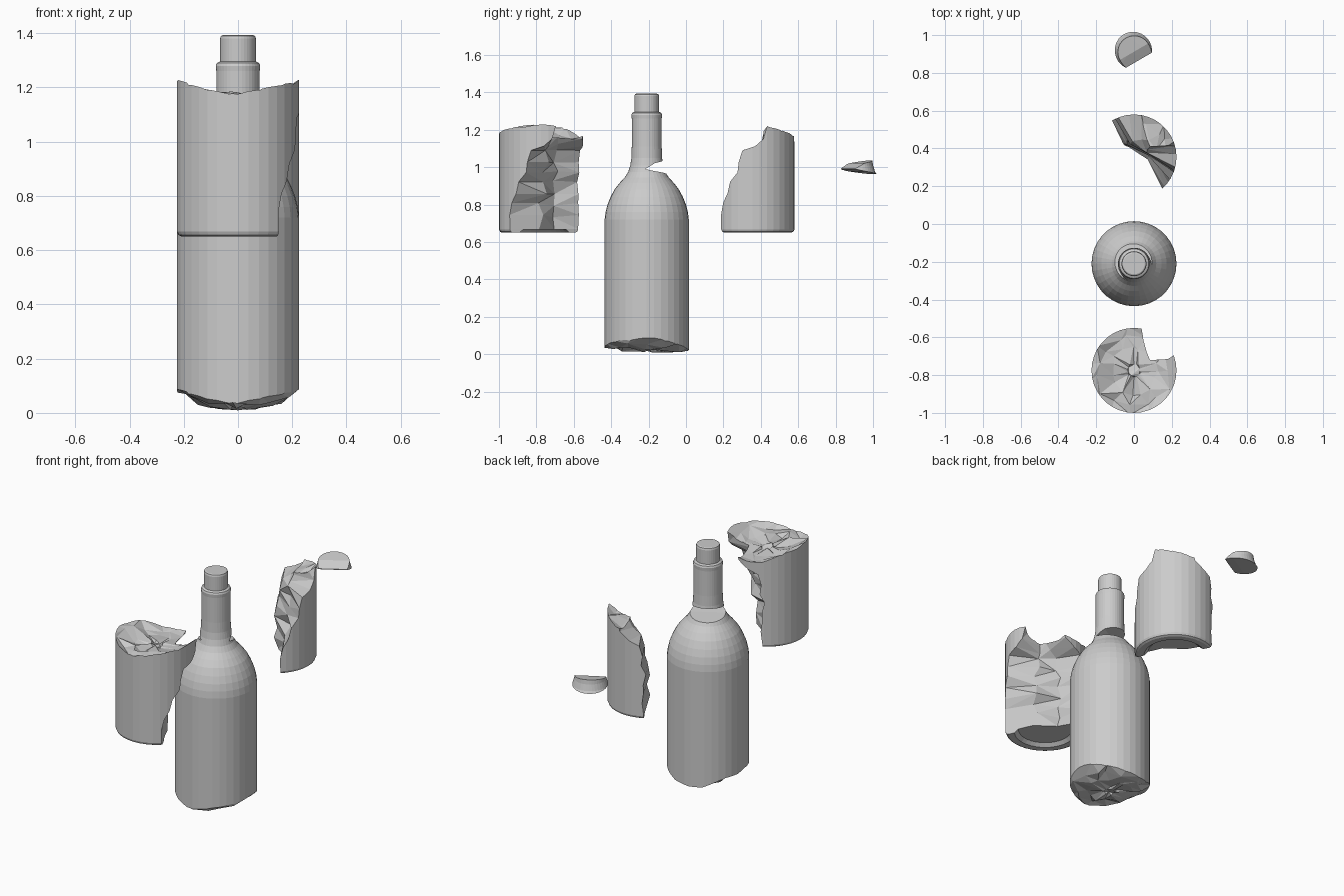
import bpy, bmesh, random
from math import cos, sin, radians, pi
from mathutils import Vector

if "Cube" in bpy.data.objects:
    bpy.data.objects.remove(bpy.data.objects["Cube"])

random.seed(4)
SEG = 36
LIFT = 1.14          # height difference between the lower shards and the main shard


def jit(a):
    return random.uniform(-a, a)


def make(name, bm):
    bmesh.ops.recalc_face_normals(bm, faces=bm.faces)
    me = bpy.data.meshes.new(name)
    bm.to_mesh(me)
    bm.free()
    ob = bpy.data.objects.new(name, me)
    bpy.context.scene.collection.objects.link(ob)
    return ob


def loft(name, rings, cap_start=True):
    """Closed skin through rings of equal point count, triangulated into flat facets."""
    bm = bmesh.new()
    vs = [[bm.verts.new(p) for p in r] for r in rings]
    n = len(vs[0])
    for a, b in zip(vs, vs[1:]):
        for i in range(n):
            j = (i + 1) % n
            q = (a[i], a[j], b[j], b[i])
            if random.random() < 0.5:
                bm.faces.new((q[0], q[1], q[2]))
                bm.faces.new((q[0], q[2], q[3]))
            else:
                bm.faces.new((q[0], q[1], q[3]))
                bm.faces.new((q[1], q[2], q[3]))
    bm.faces.new(vs[-1])
    if cap_start:
        bm.faces.new(list(reversed(vs[0])))
    bmesh.ops.triangulate(bm, faces=[f for f in bm.faces if len(f.verts) > 3])
    return make(name, bm)


def bottle(name):
    """Whole solid bottle as a solid of revolution."""
    prof = [(.150, .668), (.172, .65), (.208, .65), (.220, .656), (.225, .668),
            (.225, 1.86), (.220, 1.90), (.210, 1.94), (.194, 1.98), (.173, 2.02),
            (.146, 2.055), (.118, 2.085), (.099, 2.115), (.088, 2.15), (.082, 2.19),
            (.080, 2.25), (.080, 2.40), (.082, 2.42), (.078, 2.43), (.066, 2.436),
            (.066, 2.52), (.063, 2.53), (.056, 2.533)]
    bm = bmesh.new()
    rings = [[bm.verts.new((r * cos(2 * pi * i / SEG), r * sin(2 * pi * i / SEG), z))
              for i in range(SEG)] for r, z in prof]
    for a, b in zip(rings, rings[1:]):
        for i in range(SEG):
            j = (i + 1) % SEG
            bm.faces.new((a[i], a[j], b[j], b[i]))
    bm.faces.new(rings[-1])
    bm.faces.new(list(reversed(rings[0])))
    return make(name, bm)


# Jagged cross break: everything above this surface belongs to the main shard
def break_height(x, y):
    return LIFT + max(.004, .018 + .06 * (x / .225) ** 2 + .012 * (y / .225) ** 2
                      - .045 * y + jit(.013))


rings = []
N = 15
for r in (.035, .12, .195, .235, .4):
    ring = []
    for i in range(N):
        a = 2 * pi * (i + (jit(.3) if r < .2 else jit(.15))) / N
        rr = r * (1 + (jit(.12) if r < .2 else 0))
        x, y = rr * cos(a), rr * sin(a)
        s = min(1, .235 / rr)
        ring.append((x, y, break_height(x * s, y * s)))
    rings.append(ring)
rings.append([(p[0], p[1], 3) for p in rings[-1]])
upper_cut = loft("upper_cut", rings)

# Jagged side break: z, start angle, end angle, two inner points
levels = [(.55, -48, 118, .08, -.01, -.03, .07), (.67, -48, 118, .08, -.01, -.03, .07),
          (.74, -47, 114, .07, .01, -.05, .06), (.81, -46, 119, .07, -.01, -.03, .08),
          (.85, -38, 116, .08, .02, -.05, .07), (.92, -34, 120, .06, .02, -.04, .06),
          (.97, -22, 115, .08, .01, -.04, .08), (1.03, -18, 117, .07, .03, -.03, .07),
          (1.085, -13, 112, .08, .03, -.01, .08), (1.115, 2, 96, .08, .05, .03, .08),
          (1.15, 16, 82, .09, .06, .06, .08), (1.30, 27, 74, .09, .065, .06, .075)]
rings = []
for k, (z, a0, a1, x1, y1, x2, y2) in enumerate(levels):
    if 1 < k < 11:
        z, a0, a1 = z + jit(.008), a0 + jit(2), a1 + jit(2)
        x1, y1, x2, y2 = (v + jit(.012) for v in (x1, y1, x2, y2))
    polar = [(a0, .225), (a0, .5), ((a0 + a1) / 2, .7), (a1, .5), (a1, .225)]
    ring = [(r * cos(radians(a)), r * sin(radians(a)), z) for a, r in polar]
    rings.append(ring + [(x2, y2, z + (jit(.015) if 1 < k < 11 else 0)), (x1, y1, z)])
side_cut = loft("side_cut", rings)

# Wedge that chips the back of the neck
n, t = Vector((-.5, .86, 0)), Vector((.86, .5, 0))
bm = bmesh.new()
for d, zs in ((-.052, (.99,)), (.0, (1.019, .977)), (.16, (1.045, .955))):
    for z in zs:
        for s in (-.2, -.03, .05, .2):
            bm.verts.new(n * d + t * s + Vector((0, 0, LIFT + z + jit(.004))))
hull = bmesh.ops.convex_hull(bm, input=bm.verts)
loose = [v for v in bm.verts if not v.link_faces]
bmesh.ops.delete(bm, geom=loose, context='VERTS')
neck_cut = make("neck_cut", bm)

cutters = (upper_cut, side_cut, neck_cut)
for c in cutters:
    c.hide_render = True


def shard(name, offset, *ops):
    """Cut a shard out of a fresh bottle and move it to its place."""
    ob = bottle(name)
    for cutter, op in ops:
        m = ob.modifiers.new("break", 'BOOLEAN')
        m.object, m.operation, m.solver = cutter, op, 'EXACT'
    dg = bpy.context.evaluated_depsgraph_get()
    me = bpy.data.meshes.new_from_object(ob.evaluated_get(dg))
    ob.modifiers.clear()
    ob.data = me
    ob.data.name = name
    ob.location = offset
    return ob


I, D = 'INTERSECT', 'DIFFERENCE'
shard("base_shard", (0, -.775, 0), (upper_cut, D), (side_cut, D))
shard("main_bottle", (0, -.21, -LIFT), (upper_cut, I), (neck_cut, D))
shard("side_shard", (0, .355, 0), (upper_cut, D), (side_cut, I))
shard("neck_chip", (0, .912, -LIFT), (upper_cut, I), (neck_cut, I))

for c in cutters:
    bpy.data.objects.remove(c)
